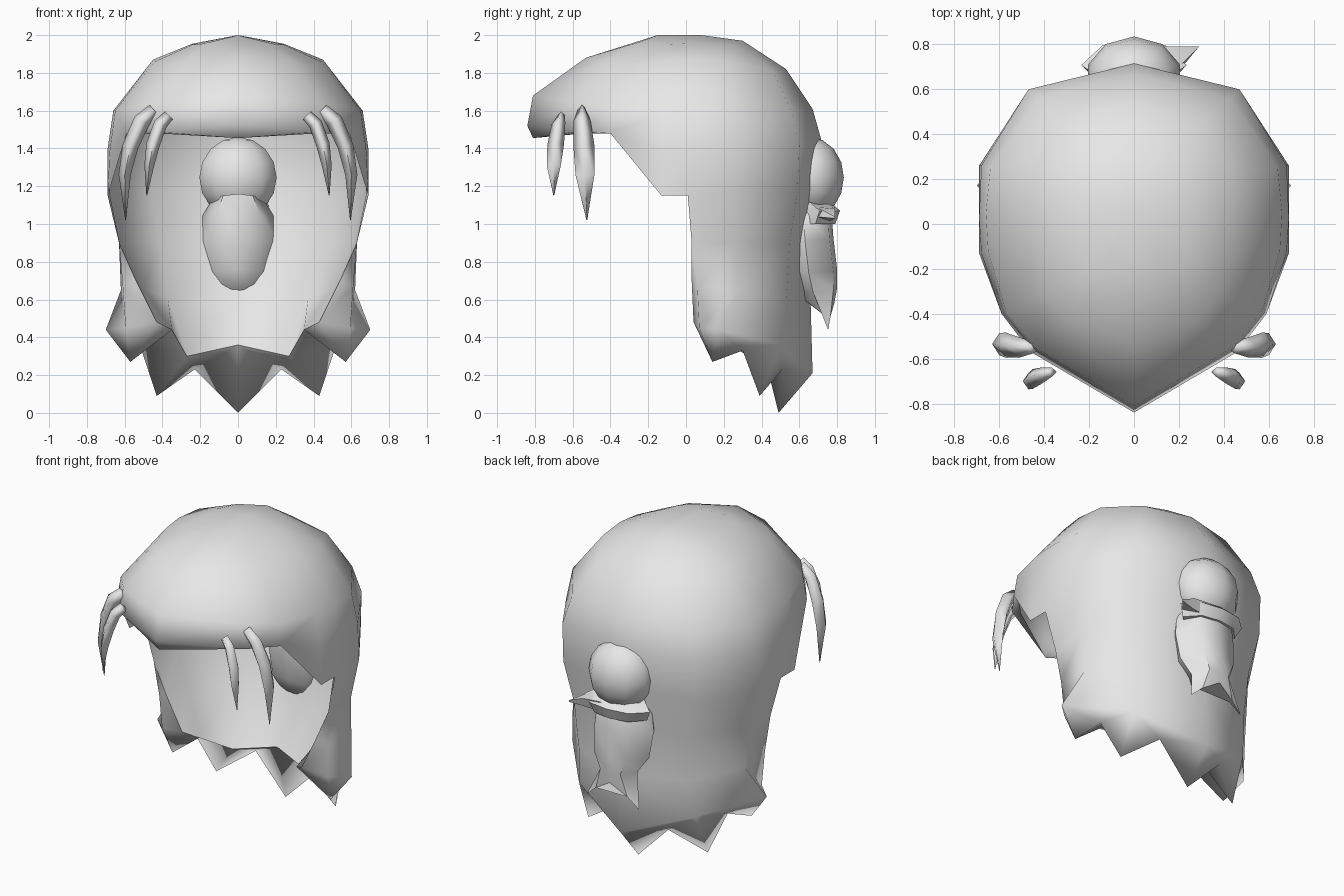
import bpy, bmesh, math
from mathutils import Vector

if "Cube" in bpy.data.objects:
    bpy.data.objects.remove(bpy.data.objects["Cube"], do_unlink=True)

hair = bpy.data.materials.new("hair_grey")
hair.use_nodes = True
hair.diffuse_color = (0.8, 0.8, 0.8, 1)
hair.node_tree.nodes["Principled BSDF"].inputs["Base Color"].default_value = (0.8, 0.8, 0.8, 1)


def finish(name, bm, angle=50, mirror=False):
    """Turn a bmesh into a smooth shaded object."""
    bmesh.ops.recalc_face_normals(bm, faces=bm.faces[:])
    me = bpy.data.meshes.new(name)
    bm.to_mesh(me)
    bm.free()
    me.materials.append(hair)
    ob = bpy.data.objects.new(name, me)
    bpy.context.collection.objects.link(ob)
    bpy.ops.object.select_all(action='DESELECT')
    ob.select_set(True)
    bpy.context.view_layer.objects.active = ob
    if mirror:
        mod = ob.modifiers.new("mirror", 'MIRROR')
        mod.merge_threshold = 0.001
        bpy.ops.object.modifier_apply(modifier=mod.name)
    bpy.ops.object.shade_smooth_by_angle(angle=math.radians(angle))
    return ob


def strip(bm, a, b):
    """Quads between two rows, as far as the shorter one reaches."""
    for i in range(min(len(a), len(b)) - 1):
        bm.faces.new((a[i], a[i + 1], b[i + 1], b[i]))


def loft(name, rings, angle=50):
    """Closed tube through rings with equal point counts."""
    bm = bmesh.new()
    rows = [[bm.verts.new(p) for p in r] for r in rings]
    for a, b in zip(rows, rows[1:]):
        strip(bm, a + a[:1], b + b[:1])
    bm.faces.new(rows[0])
    bm.faces.new(rows[-1])
    return finish(name, bm, angle)


# Half rows of the cap, from the back centre round to the front centre
crown = [
    [(0, .30, 1.97), (.18, .25, 1.95), (.23, .12, 1.955), (.24, 0, 1.955),
     (.24, -.12, 1.95), (.21, -.2, 1.95), (.14, -.24, 1.965), (0, -.15, 2.0)],
    [(0, .53, 1.82), (.32, .46, 1.81), (.44, .22, 1.86), (.45, .03, 1.87),
     (.44, -.12, 1.86), (.39, -.31, 1.84), (.28, -.43, 1.86), (0, -.53, 1.88)],
    [(0, .67, 1.61), (.43, .56, 1.59), (.64, .25, 1.6), (.66, .05, 1.6),
     (.65, -.12, 1.6), (.57, -.39, 1.62), (.44, -.55, 1.64), (0, -.81, 1.68)],
    [(0, .715, 1.45), (.47, .6, 1.42), (.68, .26, 1.4), (.69, .03, 1.4),
     (.68, -.13, 1.38), (.59, -.4, 1.48), (.46, -.57, 1.49), (0, -.84, 1.52)],
]
# Half rows of the long back, ending at the front corner of the side
back = [
    [(0, .70, 1.18), (.47, .59, 1.17), (.69, .26, 1.17), (.69, .01, 1.15), (.69, -.13, 1.15)],
    [(0, .65, .9), (.42, .55, .9), (.63, .26, .9), (.63, .03, .9)],
    [(0, .66, .58), (.40, .53, .6), (.62, .28, .65), (.61, .06, .67)],
    [(0, .67, .21), (.42, .5, .36), (.70, .17, .44), (.595, .07, .45)],
]

bm = bmesh.new()
C = [[bm.verts.new(p) for p in r] for r in crown]
B = [[bm.verts.new(p) for p in r] for r in back]
pole = bm.verts.new((0, .08, 2.0))
for i in range(7):
    bm.faces.new((pole, C[0][i], C[0][i + 1]))
rows = C + B
for a, b in zip(rows, rows[1:]):
    strip(bm, a, b)
bm.faces.new((C[3][4], C[3][5], B[0][4]))

# Turned-under edge of the fringe
lip = [bm.verts.new(p) for p in ((.56, -.38, 1.48), (.43, -.53, 1.48), (0, -.81, 1.455))]
strip(bm, C[3][5:], lip)

# Front flap of the side, turned inward
flap = [(.54, .03, .70), (.43, .04, .48)]
g4, h4 = [bm.verts.new(p) for p in flap]
bm.faces.new((B[1][3], B[2][3], g4))
bm.faces.new((B[2][3], B[3][3], h4, g4))

# Jagged tips along the bottom, closed underneath to an inner rim
t0, v1, t1, v2, t2 = [bm.verts.new(p) for p in (
    (0, .49, 0), (.23, .51, .23), (.43, .39, .09), (.51, .3, .33), (.57, .14, .27))]
rim = [(0, .40, .36), (.27, .33, .30), (.35, .10, .44)]
l0, l1, l2 = [bm.verts.new(p) for p in rim]
h0, h1, h2, h3 = B[3]
for f in ((h0, t0, v1), (h0, v1, h1), (h1, v1, t1), (h1, t1, v2), (h1, v2, h2),
          (h2, v2, t2), (h2, t2, h3), (h3, t2, h4), (h4, t2, l2), (t0, l0, v1),
          (v1, l0, l1), (v1, l1, t1), (t1, l1, v2), (v2, l1, l2), (v2, l2, t2)):
    bm.faces.new(f)
finish("hair_shell", bm, 115, mirror=True)

# Inner wall from under the crown down to the rim
bm = bmesh.new()
inner = [[(x * .985, y * .985, z) for x, y, z in r[:4]] for r in (crown[2], crown[3], back[0])]
inner += [[(0, .63, .9), (.41, .54, .9), (.61, .25, .9), back[1][3]],
          [(0, .55, .6), (.37, .46, .6), (.50, .20, .66), flap[0]],
          rim + [flap[1]]]
walls = [[bm.verts.new(p) for p in r] for r in inner]
for a, b in zip(walls, walls[1:]):
    strip(bm, a, b)
finish("inner_lining", bm, 90, mirror=True)

# Bun, slightly flattened from front to back
bm = bmesh.new()
bmesh.ops.create_uvsphere(bm, u_segments=10, v_segments=8, radius=.215)
for v in bm.verts:
    v.co = Vector((v.co.x, v.co.y * .84 + .655, v.co.z + 1.245))
finish("bun", bm, 60)


# Tail below the bun with a forked end
def tail_ring(w, y0, y1, z_mid, z_out):
    ym = (y0 + y1) / 2
    zs = (z_mid + z_out) / 2
    return [(0, y0, z_mid), (w * .6, y0 + .02, zs), (w, ym, z_out), (w * .6, y1 - .02, zs),
            (0, y1, z_mid), (-w * .6, y1 - .02, zs), (-w, ym, z_out), (-w * .6, y0 + .02, zs)]


loft("bun_tail", [tail_ring(.13, .48, .72, 1.16, 1.14),
                  tail_ring(.19, .475, .77, 1.07, 1.04),
                  tail_ring(.21, .48, .78, .93, .91),
                  tail_ring(.19, .50, .80, .76, .74),
                  tail_ring(.12, .545, .80, .66, .64),
                  tail_ring(.19, .72, .785, .58, .44)], 50)

# Flat tie wrapped under the bun, with a pointed wisp at one side
loft("bun_tie", [tail_ring(.15, .54, .76, 1.12, 1.12),
                 tail_ring(.235, .60, .815, 1.07, 1.07),
                 tail_ring(.20, .58, .79, 1.0, 1.0)], 60)
loft("tie_wisp", [[(.06, .66, 1.10), (.06, .79, 1.09), (.07, .76, 1.01), (.07, .64, 1.02)],
                  [(.19, .69, 1.09), (.19, .79, 1.08), (.19, .77, 1.02), (.19, .67, 1.04)],
                  [(.285, .785, 1.04), (.29, .79, 1.04), (.29, .79, 1.03), (.285, .785, 1.03)]], 40)


# Curled locks hanging beside the fringe: path points with half width and thickness
def lock(name, path, side):
    rings = []
    for i, (x, y, z, w, t) in enumerate(path):
        a, b = path[max(i - 1, 0)], path[min(i + 1, len(path) - 1)]
        n = Vector((a[2] - b[2], 0, b[0] - a[0])).normalized() * t
        rings.append([(side * (x + n.x), y, z + n.z), (side * x, y + w, z),
                      (side * (x - n.x), y, z - n.z), (side * x, y - w, z)])
    loft(name, rings, 100)


front_path = [(.365, -.66, 1.575, .02, .03), (.41, -.675, 1.53, .036, .036),
              (.45, -.69, 1.42, .044, .036), (.47, -.70, 1.31, .037, .026),
              (.483, -.70, 1.15, .002, .002)]
side_path = [(.445, -.55, 1.605, .025, .035), (.51, -.55, 1.545, .045, .045),
             (.57, -.54, 1.41, .056, .042), (.60, -.535, 1.26, .05, .032),
             (.595, -.525, 1.02, .002, .002)]
for side, label in ((1, "left"), (-1, "right")):
    lock("front_lock_" + label, front_path, side)
    lock("side_lock_" + label, side_path, side)
